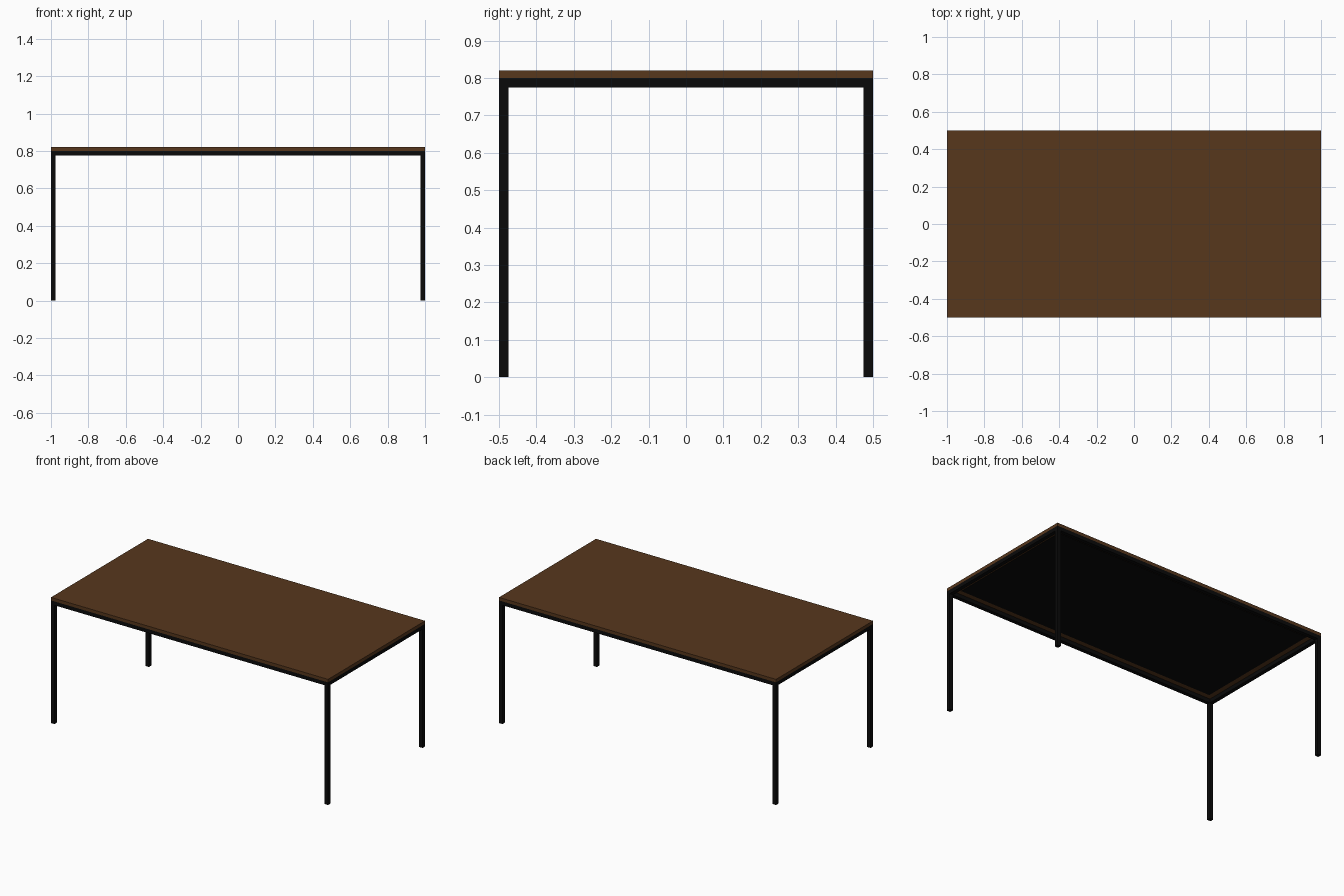
import bpy

if "Cube" in bpy.data.objects:
    bpy.data.objects.remove(bpy.data.objects["Cube"])

T = 0.025       # square tube size of the frame
FRAME_Z = 0.80  # top of the frame, underside of the tabletop


def material(name, rgb):
    m = bpy.data.materials.new(name)
    m.diffuse_color = (*rgb, 1)
    m.use_nodes = True
    m.node_tree.nodes["Principled BSDF"].inputs["Base Color"].default_value = m.diffuse_color
    return m


brown = material("dark_wood", (0.095, 0.038, 0.012))
black = material("black_metal", (0.003, 0.003, 0.003))


def box(name, center, size, mat):
    bpy.ops.mesh.primitive_cube_add(size=1, location=center)
    o = bpy.context.object
    o.name = name
    o.scale = size
    bpy.ops.object.transform_apply(location=False, rotation=False, scale=True)
    o.data.materials.append(mat)
    return o


# Tabletop and the thin dark panel beneath it
box("tabletop", (0, 0, 0.81), (2, 1, 0.02), brown)
box("underside_panel", (0, 0, FRAME_Z - 0.001), (1.88, 0.88, 0.002), black)

# Legs at the four corners
for sx, xn in ((-1, "left"), (1, "right")):
    for sy, yn in ((-1, "front"), (1, "back")):
        box(f"{yn}_{xn}_leg", (sx * (1 - T / 2), sy * (0.5 - T / 2), FRAME_Z / 2),
            (T, T, FRAME_Z), black)

# Rails between the legs
for s, yn, xn in ((-1, "front", "left"), (1, "back", "right")):
    box(f"{yn}_rail", (0, s * (0.5 - T / 2), FRAME_Z - T / 2), (2 - 2 * T, T, T), black)
    box(f"{xn}_rail", (s * (1 - T / 2), 0, FRAME_Z - T / 2), (T, 1 - 2 * T, T), black)
